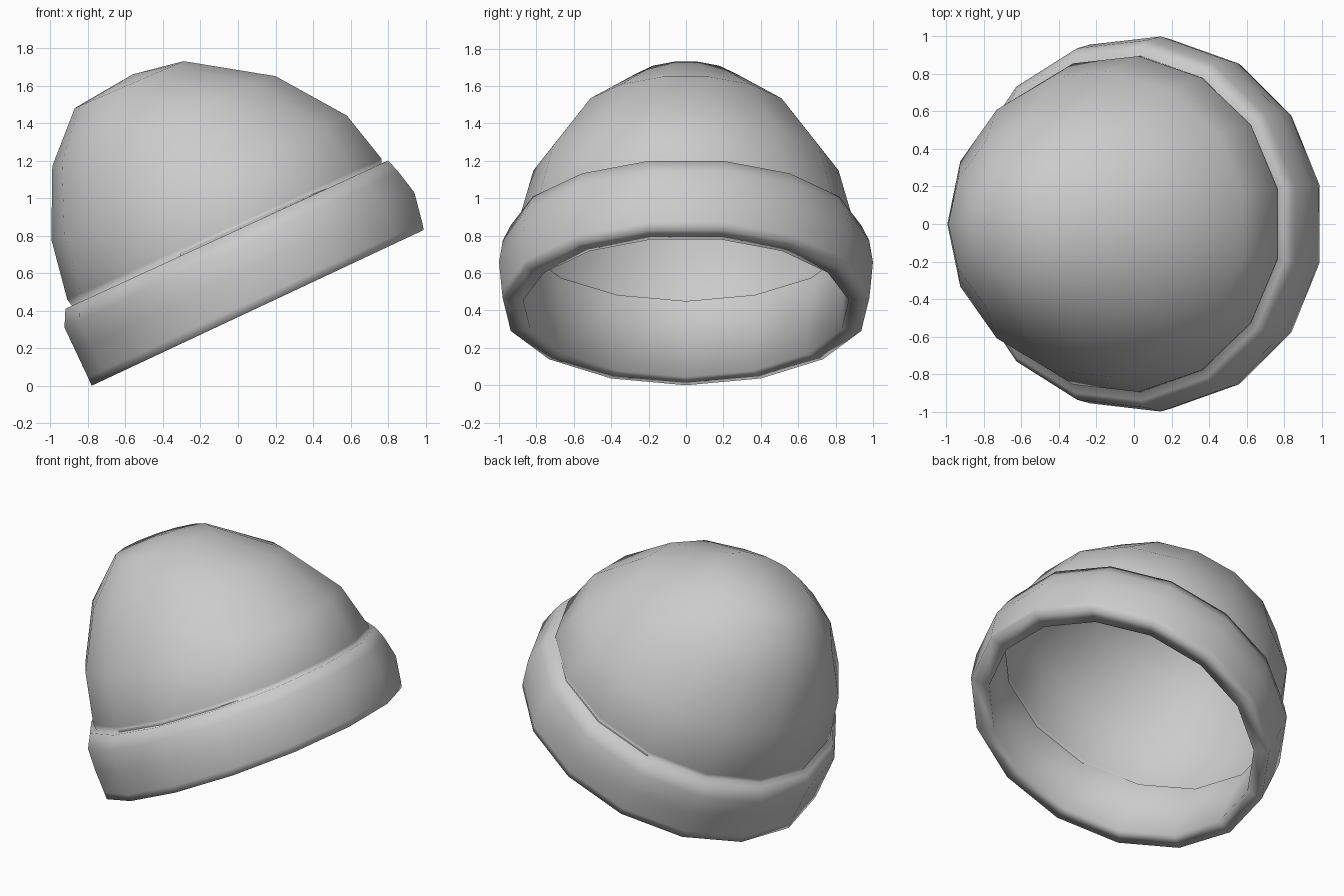
import bpy, bmesh
from math import sin, cos, radians, tau

if "Cube" in bpy.data.objects:
    bpy.data.objects.remove(bpy.data.objects["Cube"])

SIDES = 15
# Rings from inner band, round the rim and cuff, up to the crown:
# left x, left z, right x, right z, half width in y
RINGS = [
    (-0.875, 0.45, 0.755, 1.19, 0.90),    # top of inner band
    (-0.69, 0.045, 0.88, 0.78, 0.875),    # inner rim
    (-0.78, 0.00, 0.99, 0.83, 0.985),     # outer rim
    (-0.80, 0.045, 0.982, 0.87, 0.99),    # rim edge
    (-0.867, 0.187, 0.94, 1.03, 1.005),   # cuff bulge
    (-0.925, 0.31, 0.855, 1.14, 0.985),   # upper cuff
    (-0.92, 0.41, 0.80, 1.20, 0.945),     # cuff top
    (-0.885, 0.425, 0.765, 1.185, 0.895), # groove
    (-0.91, 0.46, 0.765, 1.21, 0.90),     # dome base
    (-0.995, 0.78, 0.58, 1.44, 0.82),
    (-0.99, 1.17, 0.20, 1.65, 0.59),
    (-0.87, 1.48, -0.29, 1.73, 0.30),
]
CROWN = (-0.56, 1.66)


def ring_points(xl, zl, xr, zr, half):
    """Tilted 15-gon: a corner at the left, a flat side at the right."""
    for i in range(SIDES):
        a = tau * i / SIDES
        t = (1 - cos(a)) / (1 + cos(radians(180 / SIDES)))
        yield (xl + (xr - xl) * t, half * sin(a), zl + (zr - zl) * t)


# One continuous sheet of fabric, lofted through the rings
bm = bmesh.new()
loops = [[bm.verts.new(p) for p in ring_points(*r)] for r in RINGS]
apex = bm.verts.new((CROWN[0], 0, CROWN[1]))
for i in range(SIDES):
    j = (i + 1) % SIDES
    for lo, hi in zip(loops, loops[1:]):
        bm.faces.new((lo[j], lo[i], hi[i], hi[j]))
    bm.faces.new((loops[-1][j], loops[-1][i], apex))
for f in bm.faces:
    f.smooth = True
mesh = bpy.data.meshes.new("knit_hat")
bm.to_mesh(mesh)
bm.free()
hat = bpy.data.objects.new("knit_hat", mesh)
bpy.context.collection.objects.link(hat)
